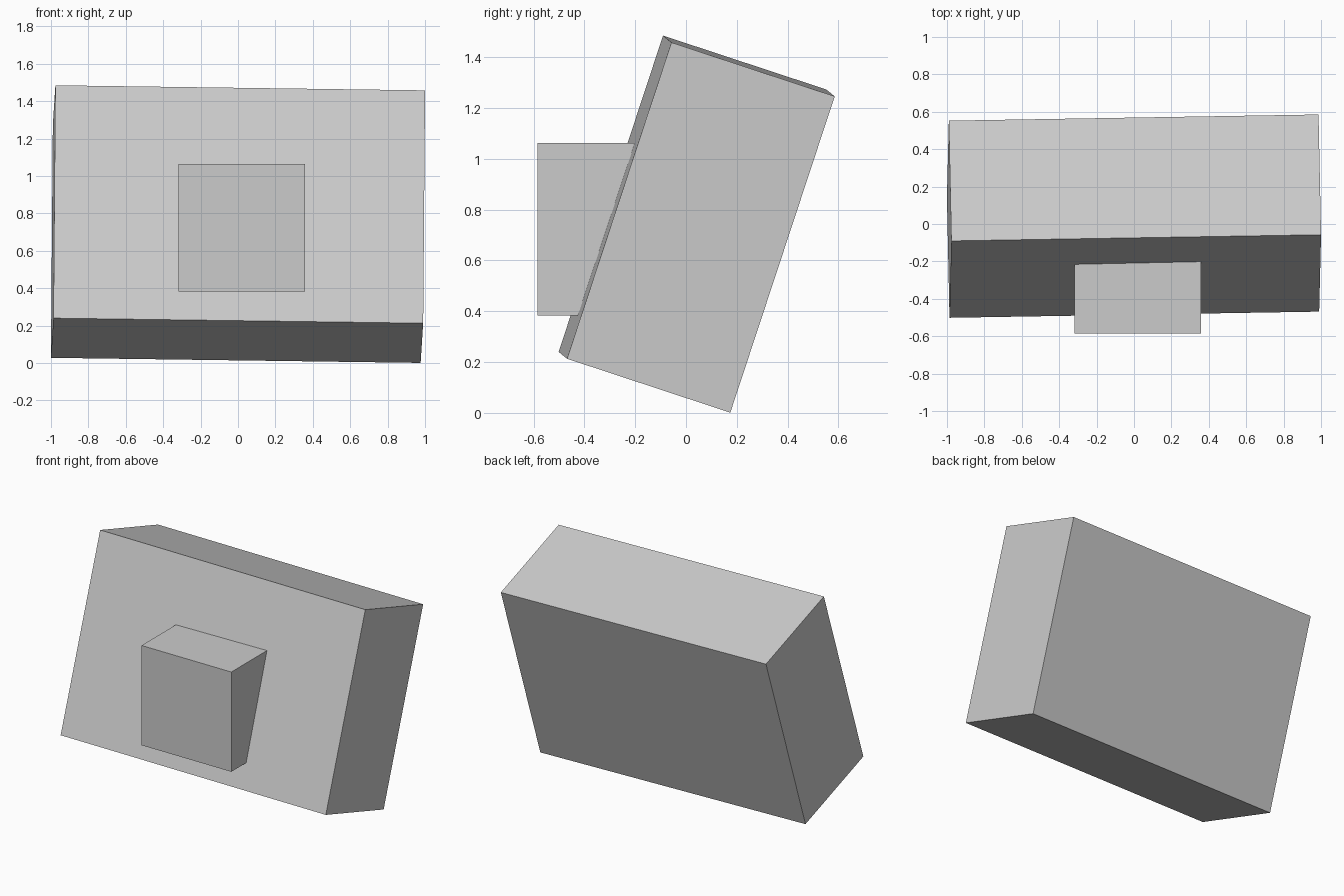
import bpy
from mathutils import Matrix, Vector

if "Cube" in bpy.data.objects:
    bpy.data.objects.remove(bpy.data.objects["Cube"])


def block(name, centre, size, rotation=Matrix.Identity(3)):
    bpy.ops.mesh.primitive_cube_add(size=1)
    ob = bpy.context.object
    ob.name = name
    ob.matrix_world = (Matrix.Translation(centre) @ rotation.to_4x4()
                       @ Matrix.Diagonal((*size, 1)))
    return ob


# Tilt of the slab: its width direction and its upward direction
across = Vector((1.976, 0.033, -0.027)).normalized()
up = Vector((0.010, 0.411, 1.245))
up = (up - across * up.dot(across)).normalized()
tilt = Matrix((across, up.cross(across), up)).transposed()

# Large slab leaning backwards
block("leaning_slab", (0, 0.042, 0.743), (1.977, 0.677, 1.311), tilt)

# Upright cube partly sunk into the slab's front face
block("front_cube", (0.021, -0.247, 0.723), (0.677, 0.677, 0.68))
